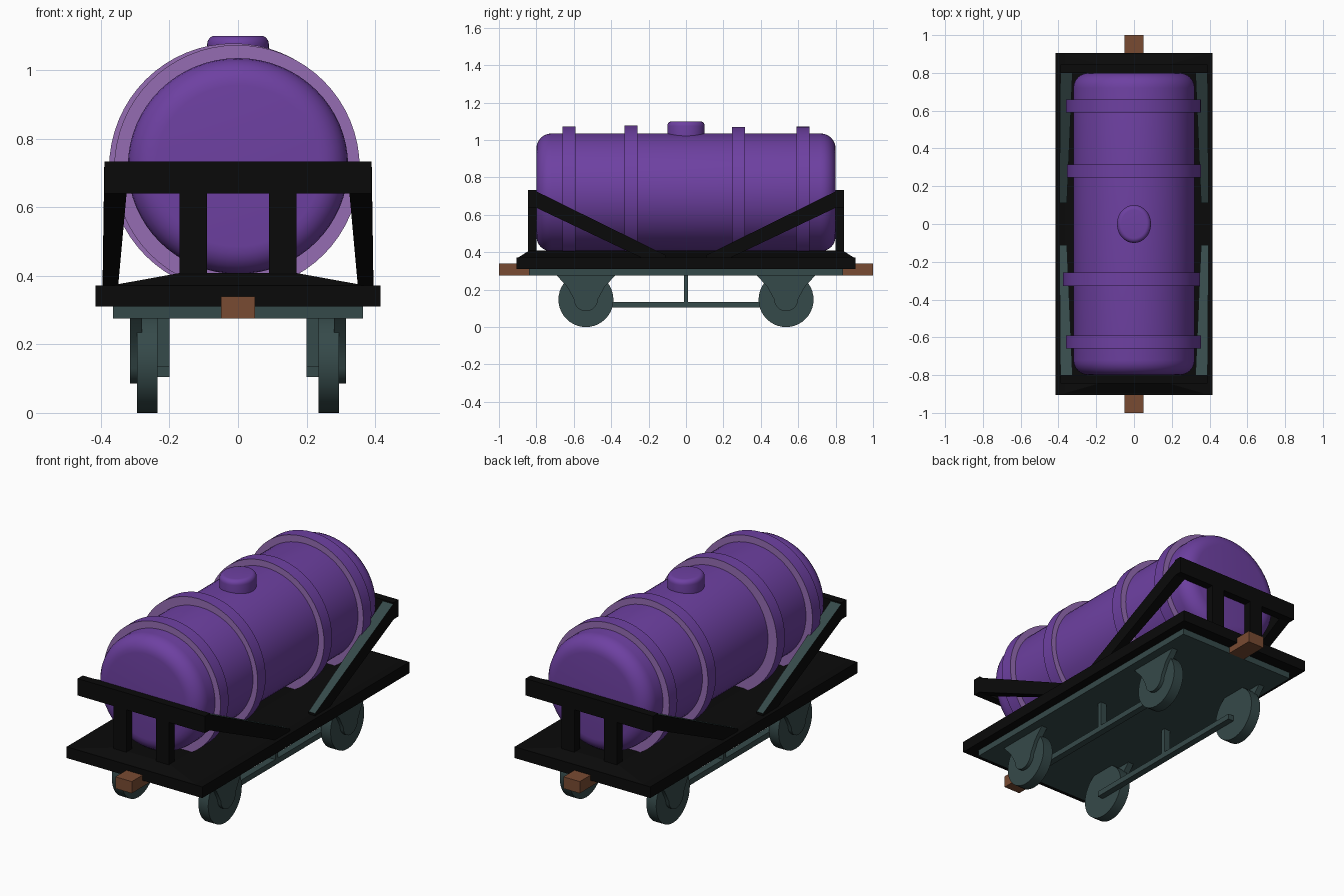
import bpy, bmesh, math
from mathutils import Matrix, Vector

cube = bpy.data.objects.get("Cube")
if cube:
    bpy.data.objects.remove(cube, do_unlink=True)


def material(name, rgb):
    m = bpy.data.materials.new(name)
    m.use_nodes = True
    m.diffuse_color = (*rgb, 1)
    m.node_tree.nodes["Principled BSDF"].inputs["Base Color"].default_value = (*rgb, 1)
    return m


PURPLE = material("purple", (0.155, 0.052, 0.36))
LILAC = material("pale_purple", (0.30, 0.15, 0.45))
BLACK = material("black", (0.003, 0.003, 0.003))
GREEN = material("dark_green_grey", (0.036, 0.068, 0.068))
BROWN = material("brown", (0.19, 0.07, 0.032))


def finish(name, bm, mats, smooth=False):
    bmesh.ops.recalc_face_normals(bm, faces=bm.faces)
    mesh = bpy.data.meshes.new(name)
    bm.to_mesh(mesh)
    bm.free()
    for m in mats:
        mesh.materials.append(m)
    ob = bpy.data.objects.new(name, mesh)
    bpy.context.collection.objects.link(ob)
    if smooth:
        bpy.ops.object.select_all(action='DESELECT')
        ob.select_set(True)
        bpy.context.view_layer.objects.active = ob
        bpy.ops.object.shade_smooth_by_angle(angle=math.radians(35))


def box(name, lo, hi, mat):
    bm = bmesh.new()
    lo, hi = Vector(lo), Vector(hi)
    place = Matrix.Translation((lo + hi) / 2) @ Matrix.Diagonal((*(hi - lo), 1))
    bmesh.ops.create_cube(bm, size=1, matrix=place)
    finish(name, bm, [mat])


def cylinder(name, center, radius, depth, axis, mat, bevel=0, scale=(1, 1, 1), sides=64):
    bm = bmesh.new()
    bmesh.ops.create_cone(bm, cap_ends=True, segments=sides, radius1=radius,
                          radius2=radius, depth=depth)
    if bevel:
        rims = [e for e in bm.edges if abs(e.verts[0].co.z - e.verts[1].co.z) < 1e-5]
        bmesh.ops.bevel(bm, geom=rims, offset=bevel, segments=6, profile=0.5, affect='EDGES')
    turn = {'X': Matrix.Rotation(math.pi / 2, 4, 'Y'),
            'Y': Matrix.Rotation(math.pi / 2, 4, 'X'), 'Z': Matrix.Identity(4)}[axis]
    place = Matrix.Translation(center) @ Matrix.Diagonal((*scale, 1)) @ turn
    bmesh.ops.transform(bm, matrix=place, verts=bm.verts)
    finish(name, bm, [mat], True)


def band(name, x, y, radius):
    """Hoop round the tank: outer strip dark, side faces pale."""
    bm = bmesh.new()
    rings = []
    for r, dy in ((0.30, -0.035), (radius, -0.035), (radius, 0.035), (0.30, 0.035)):
        rings.append([bm.verts.new((x + r * math.cos(a), y + dy, 0.715 + r * math.sin(a)))
                      for a in (math.tau * i / 64 for i in range(64))])
    for k in range(4):
        a, b = rings[k], rings[(k + 1) % 4]
        for i in range(64):
            j = (i + 1) % 64
            f = bm.faces.new((a[i], a[j], b[j], b[i]))
            f.material_index = 1 if k in (0, 2) else 0
    finish(name, bm, [PURPLE, LILAC], True)


def hexahedron(name, bottom, top, mats, rule=None):
    """Solid between two matching four-point loops."""
    bm = bmesh.new()
    a = [bm.verts.new(p) for p in bottom]
    b = [bm.verts.new(p) for p in top]
    bm.faces.new(a)
    bm.faces.new(b)
    for i in range(4):
        j = (i + 1) % 4
        bm.faces.new((a[i], a[j], b[j], b[i]))
    bmesh.ops.recalc_face_normals(bm, faces=bm.faces)
    if rule:
        for f in bm.faces:
            f.material_index = int(rule(f.normal))
    finish(name, bm, mats)


def rect(x, y, z):
    return [(-x, -y, z), (x, -y, z), (x, y, z), (-x, y, z)]


# Tank, hoops and filler dome
cylinder("tank", (0, 0, 0.72), 0.315, 1.6, 'Y', PURPLE, bevel=0.08, scale=(1.02, 1, 1))
for i, (x, y, r) in enumerate([(-0.003, -0.625, 0.358), (-0.013, -0.293, 0.363),
                               (0, 0.28, 0.355), (-0.003, 0.625, 0.357)]):
    band(f"tank_band_{i + 1}", x, y, r)
cylinder("filler_dome", (0, 0, 1.03), 0.1, 0.14, 'Z', PURPLE, bevel=0.025, scale=(0.9, 1, 1))

# Deck with a slightly crowned top, and the frame under it
box("deck", (-0.415, -0.905, 0.31), (0.415, 0.905, 0.372), BLACK)
hexahedron("deck_crown", rect(0.38, 0.9, 0.37), rect(0.17, 0.84, 0.408), [BLACK])
box("underframe", (-0.365, -0.84, 0.275), (0.365, 0.84, 0.312), GREEN)

for s, end in ((-1, "front"), (1, "rear")):
    # End rack: beam on two posts, and a coupler block
    y0, y1 = sorted((s * 0.8, s * 0.845))
    box(f"{end}_beam", (-0.39, y0, 0.64), (0.39, y1, 0.733), BLACK)
    for t, side in ((-1, "right"), (1, "left")):
        x0, x1 = sorted((t * 0.09, t * 0.17))
        box(f"{end}_{side}_post", (x0, y0, 0.36), (x1, y1, 0.65), BLACK)
    y0, y1 = sorted((s * 0.83, s))
    box(f"{end}_coupler", (-0.05, y0, 0.275), (0.05, y1, 0.34), BROWN)

    for t, side in ((-1, "right"), (1, "left")):
        # Sloping brace, green on its upper face
        high = [(t * x, s * 0.805, z) for x, z in
                ((0.39, 0.64), (0.325, 0.64), (0.325, 0.728), (0.39, 0.728))]
        low = [(t * x, s * 0.11, z) for x, z in
               ((0.395, 0.31), (0.355, 0.31), (0.355, 0.385), (0.395, 0.385))]
        hexahedron(f"{end}_{side}_brace", low, high, [BLACK, GREEN],
                   lambda n: n.z > 0.5)

        # Wheel with its bearing bracket
        cylinder(f"{end}_{side}_wheel", (t * 0.265, s * 0.535, 0.147), 0.147, 0.06,
                 'X', GREEN, sides=40)
        arc = [(0.065 * math.cos(a), 0.15 + 0.065 * math.sin(a))
               for a in (-math.pi * k / 10 for k in range(11))]
        outline = [(-0.16, 0.28), (-0.1, 0.215)] + arc[::-1] + [(0.1, 0.215), (0.16, 0.28)]
        bm = bmesh.new()
        face = bm.faces.new([bm.verts.new((t * 0.28, s * 0.535 + y, z)) for y, z in outline])
        out = bmesh.ops.extrude_face_region(bm, geom=[face], use_keep_orig=True)["geom"]
        bmesh.ops.translate(bm, vec=(t * 0.035, 0, 0),
                            verts=[g for g in out if isinstance(g, bmesh.types.BMVert)])
        finish(f"{end}_{side}_bearing_bracket", bm, [GREEN], True)

# Brake rods with a hanger at mid length
for t, side in ((-1, "right"), (1, "left")):
    x0, x1 = sorted((t * 0.2, t * 0.237))
    box(f"{side}_brake_rod", (x0, -0.535, 0.104), (x1, 0.535, 0.135), GREEN)
    box(f"{side}_rod_hanger", (x0, -0.012, 0.12), (x1, 0.012, 0.28), GREEN)
